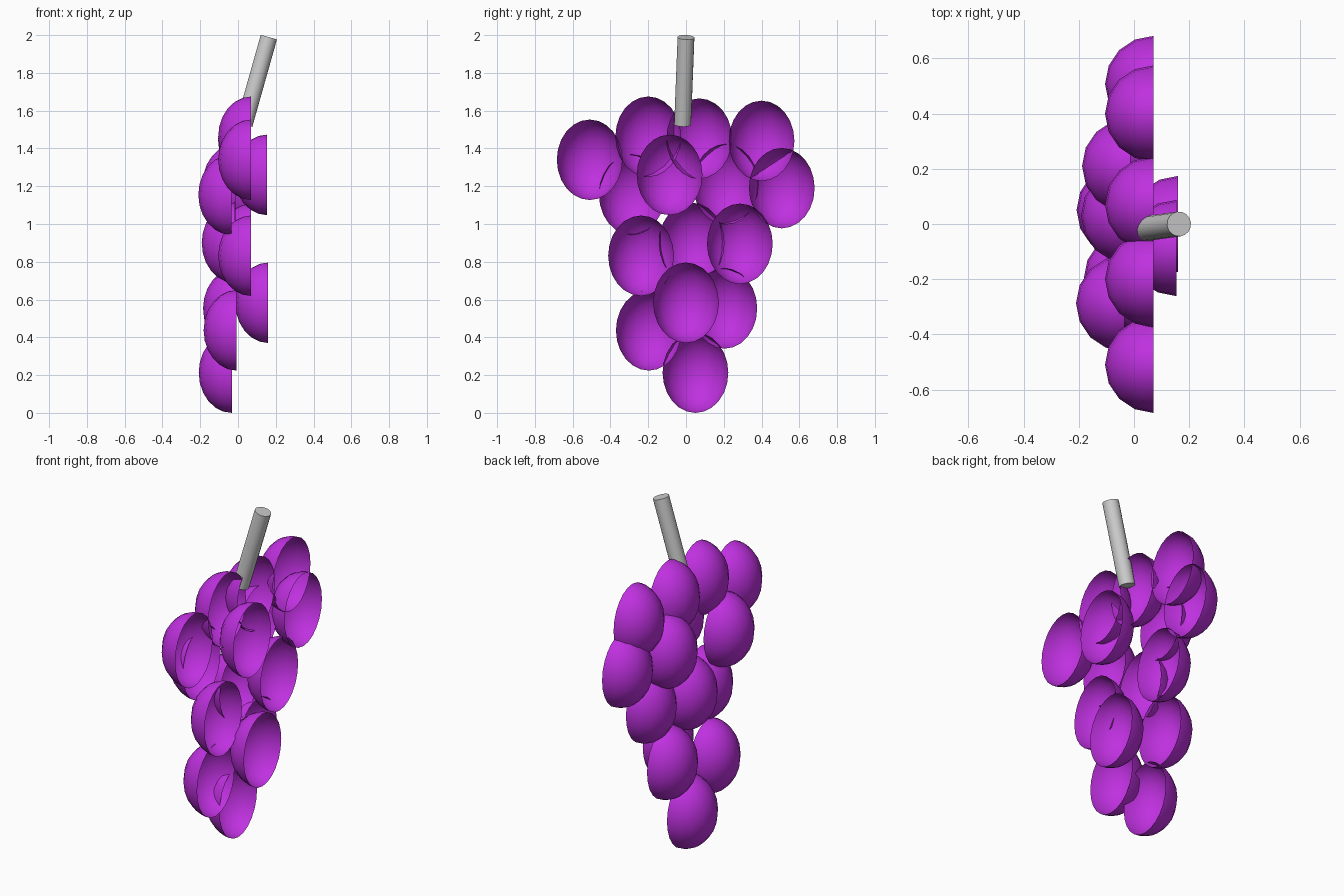
import bpy, bmesh
from mathutils import Vector, Matrix

if "Cube" in bpy.data.objects:
    bpy.data.objects.remove(bpy.data.objects["Cube"])

purple = bpy.data.materials.new("grape_skin")
purple.diffuse_color = (0.52, 0.03, 0.74, 1)
purple.use_nodes = True
purple.node_tree.nodes["Principled BSDF"].inputs["Base Color"].default_value = purple.diffuse_color


def finish(bm, name, mat=None):
    mesh = bpy.data.meshes.new(name)
    bm.to_mesh(mesh)
    bm.free()
    obj = bpy.data.objects.new(name, mesh)
    bpy.context.collection.objects.link(obj)
    if mat:
        mesh.materials.append(mat)
    bpy.context.view_layer.objects.active = obj
    obj.select_set(True)
    bpy.ops.object.shade_smooth_by_angle()
    obj.select_set(False)
    return obj


def half_grape(name, x, y, z):
    """Hollow half ellipsoid, open towards +x at the given x."""
    bm = bmesh.new()
    bmesh.ops.create_uvsphere(bm, u_segments=16, v_segments=12, radius=1)
    bmesh.ops.bisect_plane(bm, geom=bm.verts[:] + bm.edges[:] + bm.faces[:], dist=1e-4,
                           plane_co=(0, 0, 0), plane_no=(1, 0, 0), clear_outer=True)
    bmesh.ops.scale(bm, vec=(0.175, 0.174, 0.213), verts=bm.verts)
    bmesh.ops.translate(bm, vec=(x, y, z), verts=bm.verts)
    return finish(bm, name, purple)


# Grapes: rim x, centre y, centre z
grapes = [
    (0.07, -0.51, 1.34), (0.07, -0.20, 1.462), (0.07, 0.07, 1.452),
    (0.07, 0.40, 1.44), (0.07, 0.507, 1.19), (0.153, -0.087, 1.26),
    (-0.035, -0.287, 1.155), (-0.013, 0.21, 1.21), (-0.017, 0.03, 0.90),
    (0.07, -0.238, 0.832), (0.07, 0.285, 0.895), (0.16, 0.0, 0.583),
    (-0.007, -0.197, 0.437), (-0.01, 0.203, 0.553), (-0.033, 0.05, 0.213),
]
for i, g in enumerate(grapes):
    half_grape(f"grape_{i + 1}", *g)

# Leaning stem
bottom, top = Vector((0.033, -0.018, 1.527)), Vector((0.163, 0.0, 1.988))
axis = top - bottom
bm = bmesh.new()
turn = axis.to_track_quat('Z', 'Y').to_matrix().to_4x4()
bmesh.ops.create_cone(bm, cap_ends=True, segments=16, radius1=0.045, radius2=0.045,
                      depth=axis.length,
                      matrix=Matrix.Translation((bottom + top) / 2) @ turn)
finish(bm, "stem")
